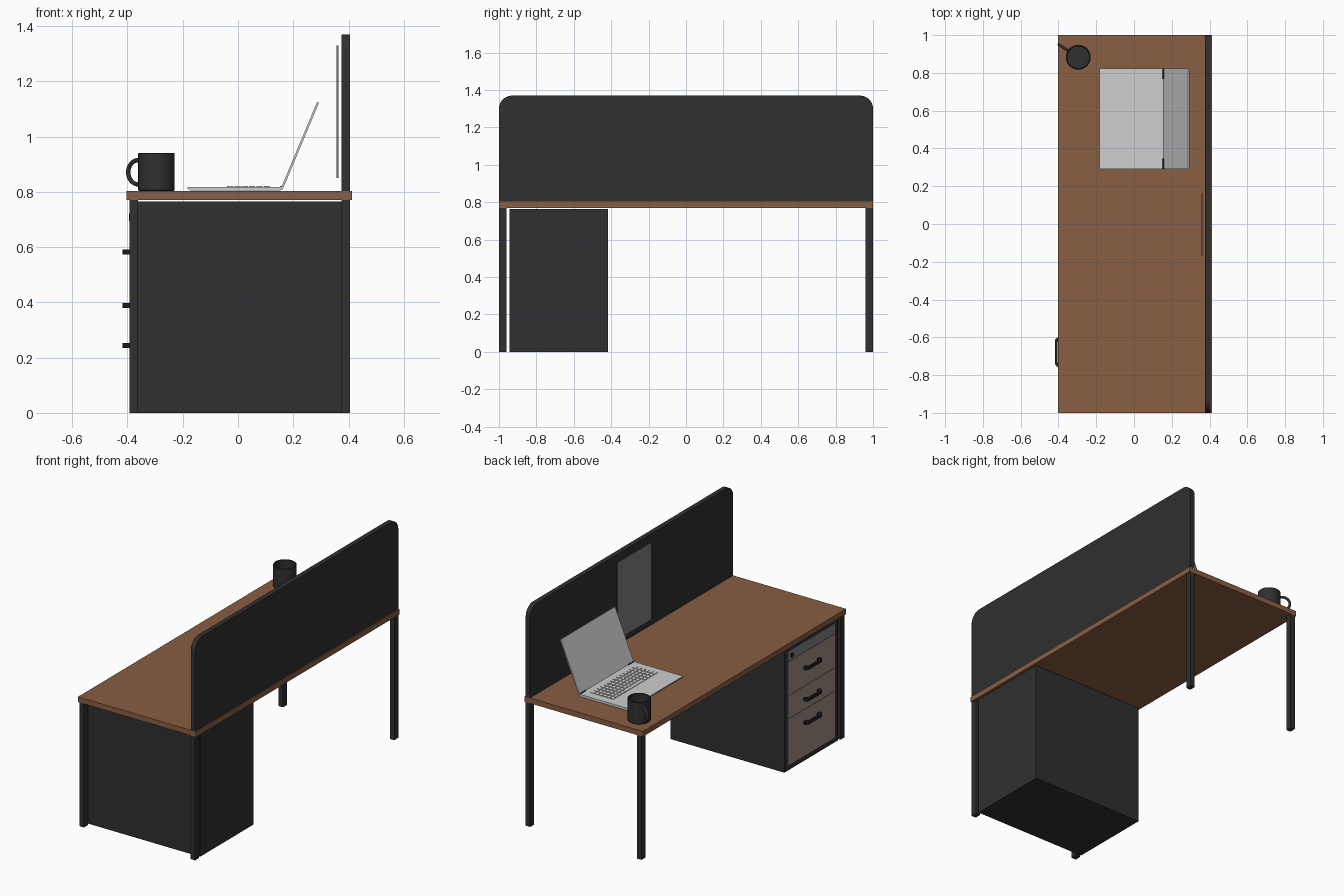
import bpy, bmesh, math
from mathutils import Vector, Matrix

if "Cube" in bpy.data.objects:
    bpy.data.objects.remove(bpy.data.objects["Cube"])


def mat(name, r, g, b):
    m = bpy.data.materials.new(name)
    m.diffuse_color = (r, g, b, 1)
    m.use_nodes = True
    m.node_tree.nodes["Principled BSDF"].inputs["Base Color"].default_value = m.diffuse_color
    return m


WOOD = mat("brown_wood", 0.25, 0.112, 0.056)
DARK = mat("charcoal", 0.029, 0.029, 0.030)
BLACK = mat("black", 0.014, 0.014, 0.014)
SILVER = mat("silver", 0.62, 0.62, 0.62)
TAUPE = mat("taupe", 0.36, 0.27, 0.235)
GREY = mat("mid_grey", 0.22, 0.22, 0.23)


def finish(name, bm, material, smooth=False):
    bmesh.ops.recalc_face_normals(bm, faces=bm.faces)
    me = bpy.data.meshes.new(name)
    bm.to_mesh(me)
    bm.free()
    me.materials.append(material)
    ob = bpy.data.objects.new(name, me)
    bpy.context.collection.objects.link(ob)
    if smooth:
        bpy.context.view_layer.objects.active = ob
        ob.select_set(True)
        bpy.ops.object.shade_smooth_by_angle(angle=math.radians(40))
        ob.select_set(False)
    return ob


def add_box(bm, x, y, z):
    size = [b - a for a, b in (x, y, z)]
    mid = [(a + b) / 2 for a, b in (x, y, z)]
    bmesh.ops.create_cube(bm, size=1, matrix=Matrix.Translation(mid) @ Matrix.Diagonal((*size, 1)))


def box(name, x, y, z, material):
    bm = bmesh.new()
    add_box(bm, x, y, z)
    return finish(name, bm, material)


def prism(name, pts, depth, material, smooth=False):
    """Extrude a closed outline of 3D points along the depth vector."""
    bm = bmesh.new()
    face = bm.faces.new([bm.verts.new(p) for p in pts])
    new = bmesh.ops.extrude_face_region(bm, geom=[face], use_keep_orig=True)["geom"]
    bmesh.ops.translate(bm, vec=Vector(depth), verts=[v for v in new if isinstance(v, bmesh.types.BMVert)])
    return finish(name, bm, material, smooth)


# Desk top and four legs
box("desk_top", (-0.403, 0.412), (-1, 1), (0.77, 0.803), WOOD)
for xn, x in (("front", (-0.393, -0.362)), ("rear", (0.374, 0.405))):
    for yn, y in (("right", (-1, -0.96)), ("left", (0.96, 1))):
        box(f"{xn}_{yn}_leg", x, y, (0, 0.77), DARK)

# Divider screen with rounded top corners
R, TOP = 0.07, 1.37
outline = [(0.375, -1, 0.803)]
for cy, start in ((-1 + R, 180), (1 - R, 90)):
    for i in range(9):
        a = math.radians(start - i * 90 / 8)
        outline.append((0.375, cy + R * math.cos(a), TOP - R + R * math.sin(a)))
outline.append((0.375, 1, 0.803))
prism("divider_screen", outline, (0.03, 0, 0), DARK, True)
box("pinned_sheet", (0.357, 0.363), (-0.17, 0.163), (0.85, 1.33), GREY)

# Drawer cabinet with top strip, lock and three drawers
box("cabinet", (-0.386, 0.40), (-0.944, -0.417), (0, 0.765), DARK)
box("cabinet_top_strip", (-0.389, -0.38), (-0.909, -0.45), (0.680, 0.742), GREY)
bm = bmesh.new()
bmesh.ops.create_cone(bm, cap_ends=True, segments=20, radius1=0.014, radius2=0.014, depth=0.012,
                      matrix=Matrix.Translation((-0.388, -0.485, 0.708)) @ Matrix.Rotation(math.pi / 2, 4, 'Y'))
finish("cabinet_lock", bm, BLACK, True)

# Bow handle outline, seen from above (offset from drawer face, offset along y)
bow = [(0.004, -0.078), (-0.018, -0.078), (-0.029, -0.064), (-0.029, 0.064), (-0.018, 0.078), (0.004, 0.078),
       (0.004, 0.058), (-0.011, 0.058), (-0.017, 0.052), (-0.017, -0.052), (-0.011, -0.058), (0.004, -0.058)]
drawers = (("upper", 0.469, 0.676, 0.583), ("middle", 0.324, 0.465, 0.388), ("lower", 0.032, 0.320, 0.243))
for n, z0, z1, hz in drawers:
    box(f"{n}_drawer", (-0.389, -0.38), (-0.909, -0.45), (z0, z1), TAUPE)
    prism(f"{n}_drawer_handle", [(-0.389 + x, -0.678 + y, hz - 0.009) for x, y in bow], (0, 0, 0.018), BLACK)

# Laptop: base, tilted lid, hinges and keys
Y0, Y1 = 0.29, 0.824
prism("laptop_base", [(-0.183, Y0, 0.811), (-0.17, Y0, 0.804), (0.15, Y0, 0.804), (0.162, Y0, 0.81),
                      (0.162, Y0, 0.818), (-0.183, Y0, 0.818)], (0, Y1 - Y0, 0), SILVER)
prism("laptop_lid", [(0.157, Y0, 0.817), (0.164, Y0, 0.814), (0.293, Y0, 1.122), (0.286, Y0, 1.125)],
      (0, Y1 - Y0, 0), SILVER)
for n, y in (("right", 0.32), ("left", 0.794)):
    bm = bmesh.new()
    bmesh.ops.create_cone(bm, cap_ends=True, segments=12, radius1=0.004, radius2=0.004, depth=0.055,
                          matrix=Matrix.Translation((0.156, y, 0.818)) @ Matrix.Rotation(math.pi / 2, 4, 'X'))
    finish(f"laptop_{n}_hinge", bm, DARK, True)
bm = bmesh.new()
for row in range(6):
    x = -0.04 + row * 0.0267
    for col in range(14):
        y = 0.338 + col * 0.0314
        if row == 0 and 4 <= col <= 9:      # one long space bar replaces six keys
            if col == 4:
                add_box(bm, (x, x + 0.022), (y, y + 5 * 0.0314 + 0.027), (0.817, 0.821))
            continue
        add_box(bm, (x, x + 0.022), (y, y + 0.027), (0.817, 0.821))
finish("laptop_keys", bm, SILVER)

# Mug: lathed hollow body
MX, MY, SEG = -0.295, 0.883, 40
profile = [(0, 0.803), (0.063, 0.803), (0.066, 0.806), (0.066, 0.938), (0.064, 0.94),
           (0.060, 0.94), (0.058, 0.938), (0.058, 0.815), (0, 0.815)]
bm = bmesh.new()
vs = [bm.verts.new((MX + r, MY, z)) for r, z in profile]
es = [bm.edges.new(p) for p in zip(vs, vs[1:])]
bmesh.ops.spin(bm, geom=vs + es, cent=(MX, MY, 0), axis=(0, 0, 1), angle=2 * math.pi, steps=SEG)
bmesh.ops.remove_doubles(bm, verts=bm.verts, dist=0.0002)
finish("mug_body", bm, DARK, True)

# Mug handle: half ring swept outward
D = Vector((math.cos(math.radians(147)), math.sin(math.radians(147)), 0))
T, N, M = 0.008, 20, 10
centre = Vector((MX, MY, 0.871)) + D * 0.078
side = D.cross(Vector((0, 0, 1)))
bm = bmesh.new()
rings = []
for i in range(N + 1):
    a = math.radians(-110 + 220 * i / N)
    out = D * math.cos(a) + Vector((0, 0, math.sin(a)))
    rings.append([bm.verts.new(centre + out * (0.044 + T * math.cos(t)) + side * T * math.sin(t))
                  for t in (2 * math.pi * k / M for k in range(M))])
for r0, r1 in zip(rings, rings[1:]):
    for k in range(M):
        bm.faces.new((r0[k], r0[(k + 1) % M], r1[(k + 1) % M], r1[k]))
bm.faces.new(rings[0])
bm.faces.new(rings[-1])
finish("mug_handle", bm, DARK, True)
